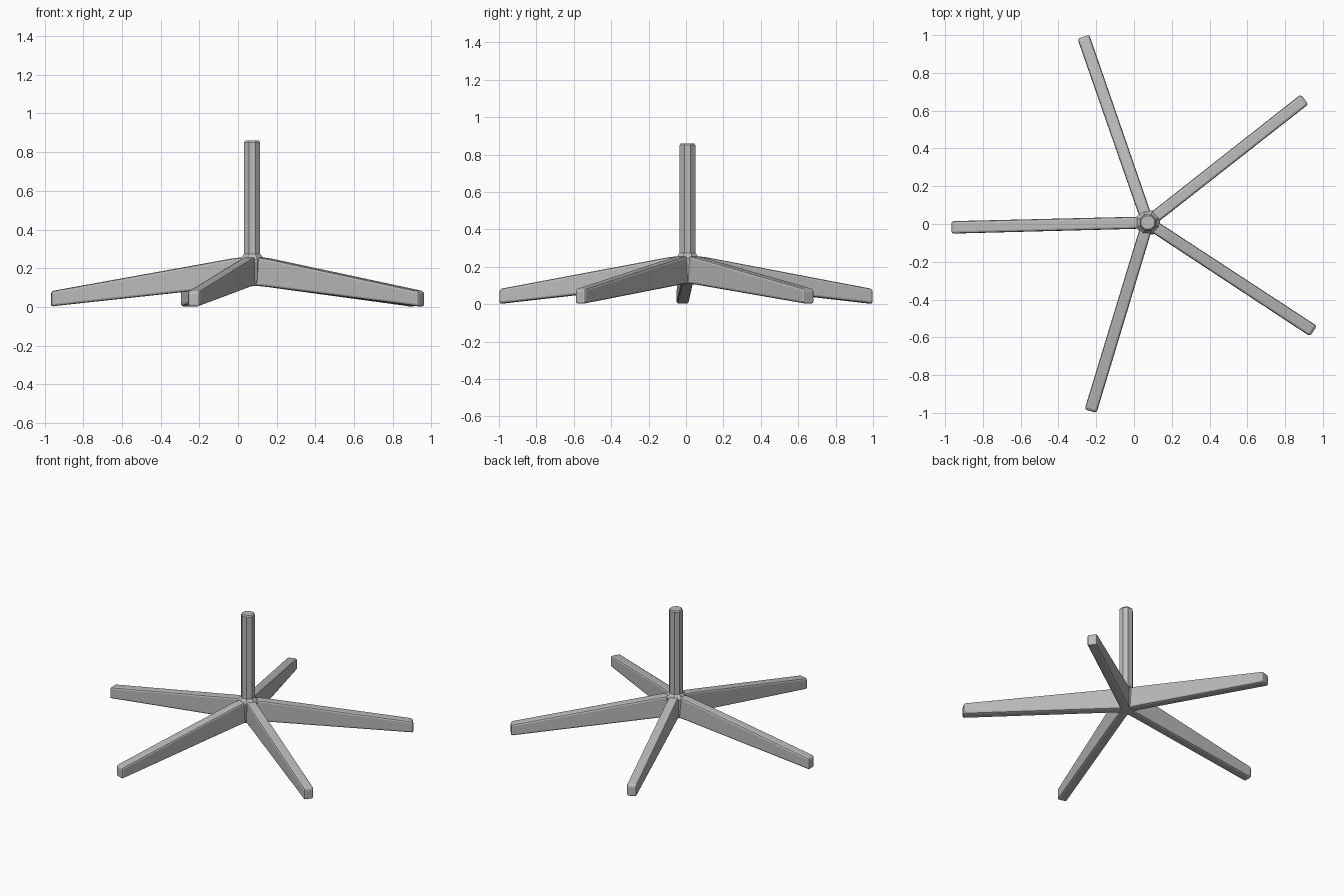
import bpy, bmesh, math
from mathutils import Vector

if "Cube" in bpy.data.objects:
    bpy.data.objects.remove(bpy.data.objects["Cube"], do_unlink=True)

metal = bpy.data.materials.new("brushed grey")
metal.use_nodes = True
grey = (0.5, 0.5, 0.5, 1)
metal.diffuse_color = grey
metal.node_tree.nodes["Principled BSDF"].inputs["Base Color"].default_value = grey

HUB = Vector((0.073, 0.008, 0))


def loft(name, rings, bevel):
    """Skin a stack of equal rings, cap both ends, then soften the edges."""
    bm = bmesh.new()
    loops = [[bm.verts.new(p) for p in ring] for ring in rings]
    n = len(loops[0])
    for a, b in zip(loops, loops[1:]):
        for i in range(n):
            j = (i + 1) % n
            bm.faces.new((a[i], a[j], b[j], b[i]))
    bm.faces.new(loops[0])
    bm.faces.new(loops[-1])
    bmesh.ops.recalc_face_normals(bm, faces=bm.faces)
    mesh = bpy.data.meshes.new(name)
    bm.to_mesh(mesh)
    bm.free()
    mesh.materials.append(metal)
    obj = bpy.data.objects.new(name, mesh)
    bpy.context.collection.objects.link(obj)
    if bevel:
        mod = obj.modifiers.new("soft edges", "BEVEL")
        mod.width = bevel
        mod.segments = 2
        mod.angle_limit = math.radians(40)
    return obj


def octagon(radius, z):
    return [HUB + Vector((radius * math.cos(a), radius * math.sin(a), z))
            for a in (math.pi * (i + 0.5) / 4 for i in range(8))]


def leg(name, tip):
    """Tapered beam from the hub out to the tip, deepest at the hub."""
    span = Vector((tip[0], tip[1], 0)) - HUB
    out = span.normalized()
    side = Vector((-out.y, out.x, 0))
    rings = []
    # distance along the leg, half width, underside, top
    for t, w, low, high in ((0.0, 0.031, 0.112, 0.262),
                            (0.1, 0.032, 0.104, 0.250),
                            (0.985, 0.033, 0.004, 0.084),
                            (1.0, 0.032, 0.0, 0.078)):
        p = HUB + span * t
        rings.append([p + side * s * w + Vector((0, 0, z))
                      for s, z in ((-1, low), (1, low), (1, high), (-1, high))])
    return loft(name, rings, 0.012)


# Five spreading legs
for name, tip in (("right_leg", (-0.967, -0.018)),
                  ("back_right_leg", (-0.268, 0.991)),
                  ("back_left_leg", (0.903, 0.660)),
                  ("front_left_leg", (0.950, -0.567)),
                  ("front_right_leg", (-0.230, -0.991))):
    leg(name, tip)

# Hub with sloping shoulder, and the upright post
loft("hub", [octagon(0.052, 0.108), octagon(0.062, 0.13),
             octagon(0.07, 0.245), octagon(0.046, 0.273)], 0)
loft("post", [octagon(0.045, 0.2), octagon(0.045, 0.85),
              octagon(0.038, 0.859)], 0)
